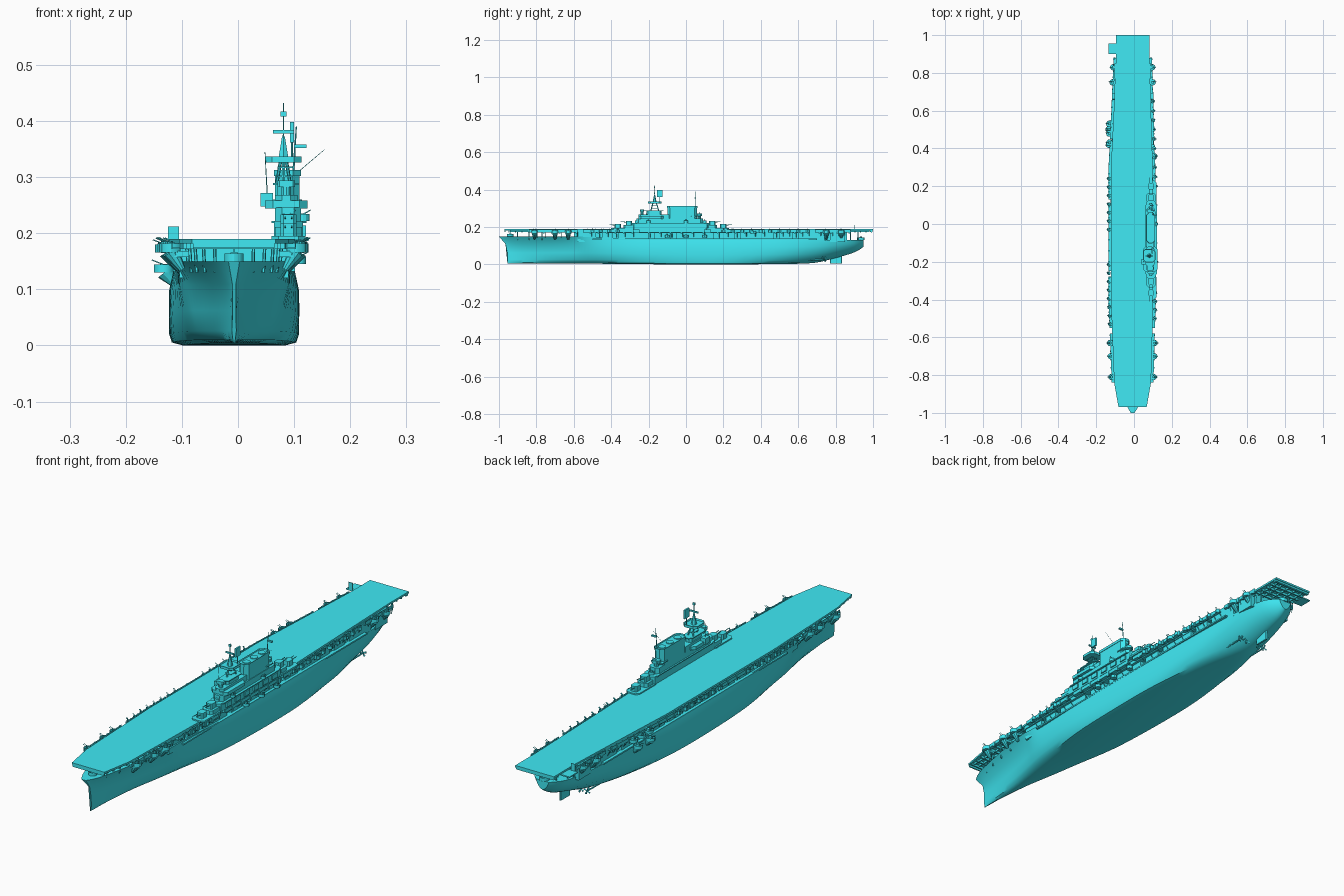
import bpy, bmesh, math
from mathutils import Vector, Matrix

CX = -0.007  # ship centreline
paint = bpy.data.materials.new("cyan_paint")
paint.diffuse_color = (.05, .82, .91, 1)
bm = bmesh.new()  # part being built


def finish(name, smooth=None):
    global bm
    bmesh.ops.recalc_face_normals(bm, faces=bm.faces)
    me = bpy.data.meshes.new(name)
    bm.to_mesh(me)
    bm.free()
    bm = bmesh.new()
    me.materials.append(paint)
    ob = bpy.data.objects.new(name, me)
    bpy.context.collection.objects.link(ob)
    if smooth:
        bpy.ops.object.select_all(action='DESELECT')
        ob.select_set(True)
        bpy.context.view_layer.objects.active = ob
        bpy.ops.object.shade_smooth_by_angle(angle=math.radians(smooth))


def prism(pts, z0, z1):
    lo = [bm.verts.new((x, y, z0)) for x, y in pts]
    hi = [bm.verts.new((x, y, z1)) for x, y in pts]
    bm.faces.new(lo[::-1])
    for i in range(len(pts)):
        j = (i + 1) % len(pts)
        bm.faces.new((lo[i], lo[j], hi[j], hi[i]))
    return bm.faces.new(hi)


def box(x0, x1, y0, y1, z0, z1, c=0):
    if not c:
        return prism([(x0, y0), (x1, y0), (x1, y1), (x0, y1)], z0, z1)
    return prism([(x0 + c, y0), (x1 - c, y0), (x1, y0 + c), (x1, y1 - c),
                  (x1 - c, y1), (x0 + c, y1), (x0, y1 - c), (x0, y0 + c)], z0, z1)


def rod(p, q, r, r2=None, n=6):
    p, q = Vector(p), Vector(q)
    m = Matrix.Translation((p + q) / 2) @ (q - p).to_track_quat('Z', 'Y').to_matrix().to_4x4()
    bmesh.ops.create_cone(bm, cap_ends=True, segments=n, radius1=r,
                          radius2=r if r2 is None else r2, depth=(q - p).length, matrix=m)


def hollow(top, wall, depth):
    bm.normal_update()
    bmesh.ops.inset_region(bm, faces=[top], thickness=wall)
    bmesh.ops.translate(bm, verts=top.verts, vec=(0, 0, -depth))


def tub(x, y, z, r, h=.014, side=1):
    # round splinter shield holding a twin-barrel mount
    ring = [(x + r * math.cos(a * math.pi / 6), y + r * math.sin(a * math.pi / 6)) for a in range(12)]
    hollow(prism(ring, z, z + h), .0015, h * .8)
    box(x - r * .4, x + r * .4, y - r * .35, y + r * .35, z, z + h * 1.1)
    for d in (-.2, .2):
        rod((x, y + d * r, z + h), (x + side * r * 1.2, y + d * r, z + h * 1.6), .001)


# hull: y, keel z, top z, six half-breadths from keel to top
rows = [(-.955, .004, .150, .001, .002, .004, .003, .003, .010),
        (-.92, .004, .150, .002, .006, .008, .007, .012, .036),
        (-.85, .004, .150, .004, .012, .017, .018, .028, .060),
        (-.72, .004, .150, .012, .025, .036, .042, .050, .085),
        (-.61, .004, .150, .024, .044, .058, .066, .073, .102),
        (-.54, .004, .148, .033, .056, .072, .081, .094, .103),
        (-.45, .004, .145, .045, .070, .085, .095, .101, .101),
        (-.25, .002, .138, .075, .100, .108, .113, .113, .106),
        (0.0, .000, .134, .090, .110, .115, .116, .116, .108),
        (.25, .000, .132, .085, .107, .113, .115, .115, .107),
        (.50, .003, .130, .050, .078, .095, .107, .110, .105),
        (.68, .008, .130, .012, .035, .060, .088, .100, .100),
        (.80, .035, .130, .006, .020, .045, .072, .088, .092),
        (.90, .065, .132, .004, .015, .030, .050, .064, .070),
        (.95, .095, .132, .002, .006, .012, .020, .026, .030)]
levels = (0, .04, .15, .40, .72, 1)
rake = (0, 0, 0, 0, -.010, -.045)
V = [Vector(r) for r in rows]
rings = []
for i in range(len(V) * 4 - 3):
    k, t = i // 4, i % 4 / 4
    a, b, c, d = (V[max(0, min(len(V) - 1, k + o))] for o in (-1, 0, 1, 2))
    r = .5 * (2 * b + (c - a) * t + (2 * a - 5 * b + 4 * c - d) * t * t + (3 * b - a - 3 * c + d) * t ** 3)
    fade, keel = max(0, min(1, 1 - (r[0] + .955) / .1)), max(0, r[1])
    half = [(max(r[3 + j], .0008), r[0] + rake[j] * fade, keel + (r[2] - keel) * f)
            for j, f in enumerate(levels)]
    rings.append([bm.verts.new((CX - x, y, z)) for x, y, z in half[::-1]]
                 + [bm.verts.new((CX + x, y, z)) for x, y, z in half])
for a, b in zip(rings, rings[1:]):
    for i in range(12):
        j = (i + 1) % 12
        bm.faces.new((a[i], a[j], b[j], b[i]))
bm.faces.new(rings[0])
bm.faces.new(rings[-1][::-1])
finish("hull", 35)

# rudder, shafts and propellers
box(CX - .004, CX + .004, .77, .835, .005, .05, .003)
for x in (CX - .06, CX - .03, CX + .03, CX + .06):
    rod((x, .52, .022), (x, .745, .026), .003, n=8)
    rod((x, .73, .026), (x, .73, .06), .002)
    for a in range(4):
        t = a * math.pi / 2 + .4
        rod((x, .742, .026), (x + .014 * math.cos(t), .744, .026 + .014 * math.sin(t)), .002, .004, 4)
finish("running_gear")

# flight deck outline, port and starboard, bow to stern
port = [(-.97, -.082), (-.84, -.105), (-.4, -.122), (.3, -.122), (.6, -.107), (.87, -.095), (1.0, -.095)]
star = [(-.97, .067), (-.84, .09), (-.4, .102), (.15, .104), (.6, .09), (.87, .082), (1.0, .082)]


def edge(s, y):
    tab = star if s > 0 else port
    for (y0, x0), (y1, x1) in zip(tab, tab[1:]):
        if y <= y1:
            return x0 + (x1 - x0) * (y - y0) / (y1 - y0)


prism([(x, y) for y, x in star] + [(x, y) for y, x in port[::-1]], .182, .190)
for y, w in ((-.97, .006), (.985, .012)):  # round-downs at both ends
    box(edge(-1, y) + .002, edge(1, y) - .002, y, y + w, .174, .183)
finish("flight_deck")

# deck beams and pillars under the overhangs
for y in [-.95 + .035 * i for i in range(11)] + [.87 + .03 * i for i in range(5)]:
    box(edge(-1, y) + .006, edge(1, y) - .006, y, y + .005, .172, .183)
for x in (-.07, -.035, 0, .035, .06):
    for y0, y1 in ((-.94, -.58), (.85, .98)):
        box(x - .002, x + .002, y0, y1, .174, .183)
for s in (-1, 1):
    for y, w in ((-.9, .035), (-.84, .055), (-.77, .07), (-.7, .08), (-.63, .085), (.88, .07), (.92, .045)):
        rod((CX + s * w * .95, y, .13), (CX + s * w, y, .183), .003)
finish("deck_beams")

# hangar core, side panels leaving open bays, and gallery level
box(CX - .080, CX + .080, -.6, .86, .12, .183)
for s in (-1, 1):
    y = -.58
    for w in (.10, .06, .16, .09, .20, .08, .18, .07, .14, .08):
        box(CX + s * .0875 - .0095, CX + s * .0875 + .0095, y, y + w, .12, .183)
        y += w + .03
gal = [-.6 + .073 * i for i in range(21)]
prism([(edge(1, y) - .003, y) for y in gal] + [(edge(-1, y) + .003, y) for y in gal[::-1]], .168, .183)
finish("hangar")

# catwalks with shields, lockers and support posts, and a lower walkway
for s in (-1, 1):
    for y0, y1 in ((-.84, -.58), (-.55, -.28), (-.25, .1), (.13, .42), (.45, .66), (.69, .88)):
        ys = [y0 + (y1 - y0) * i / 6 for i in range(7)]
        for a, b, z1 in ((-.002, .013, .175), (.0115, .013, .186)):
            prism([(edge(s, y) + s * a, y) for y in ys] + [(edge(s, y) + s * b, y) for y in ys[::-1]], .172, z1)
        for y in ys[1:]:
            x = edge(s, y) + s * .012
            rod((CX + s * .093, y, .145), (x, y, .173), .0015, n=4)
            box(x - .003, x + .003, y - .012, y - .004, .165, .186)
    box(CX + s * .1 - .009, CX + s * .1 + .009, -.5, .7, .132, .138)
finish("catwalks")

# gun tubs along both edges, the large ones on sponson brackets
small = {-1: [-.53 + .045 * i for i in range(8)] + [-.03 + .045 * i for i in range(7)],
         1: [-.5 + .045 * i for i in range(4)] + [.2 + .05 * i for i in range(10)]}
for s in (-1, 1):
    for y in (-.81, -.70, -.63, .75, .83):
        x = edge(s, y) + s * .013
        tub(x, y, .166, .017, .016, s)
        rod((x - s * .02, y, .135), (x, y, .167), .006, .015, 10)
        box(min(x, CX + s * .08), max(x, CX + s * .08), y - .012, y + .012, .158, .168)
    for y in small[s]:
        tub(edge(s, y) + s * .011, y, .170, .010, .014, s)
for x, y, z, r, s in ((-.13, .43, .166, .018, -1), (-.13, .48, .166, .018, -1), (-.13, .53, .166, .018, -1),
                      (.107, .36, .166, .016, 1), (CX, -.94, .150, .017, 0), (CX, .935, .131, .02, 0)):
    tub(x, y, z, r, .014, s)
finish("gun_tubs", 30)

# hangar-level sponsons and aft signal platform
for y in (.42, .50):
    tub(-.132, y, .130, .018, .014, -1)
    rod((-.112, y, .108), (-.130, y, .131), .006, .016, 10)
for y in (-.1, 0, .1):
    tub(.108, y, .145, .013, .013, 1)
box(-.135, -.094, .90, .955, .178, .183)
box(-.125, -.105, .900, .903, .183, .212)
finish("sponsons", 30)

# island superstructure, tiered, with side lockers
for b in ((.064, .116, -.29, .125, .188, .222, .012), (.066, .112, -.265, .09, .222, .246, .012),
          (.066, .106, -.255, -.08, .246, .268, .012), (.060, .122, -.275, .11, .218, .222, .012),
          (.048, .124, -.255, -.12, .244, .258, .014), (.070, .100, -.21, -.13, .268, .288, .008),
          (.062, .108, -.225, -.12, .286, .290, .012), (.066, .110, -.10, .06, .22, .308, .014),
          (.062, .114, .02, .075, .256, .26, .01), (.060, .120, -.40, -.27, .188, .195, .012),
          (.066, .114, -.335, -.27, .195, .211, .01), (.060, .120, .10, .23, .188, .195, .012),
          (.066, .114, .11, .165, .195, .211, .01), (.040, .062, -.215, -.185, .248, .272)):
    box(*b)
for i in range(6):
    box(.108, .121, -.246 + .06 * i, -.214 + .06 * i, .195, .214)
finish("island")

# funnel cap with recessed uptakes
hollow(box(.064, .112, -.102, .062, .302, .313, .014), .003, .009)
for y in (-.07, -.02, .03):
    rod((.088, y, .300), (.088, y, .311), .015, n=12)
finish("funnel_cap")

# twin gun houses fore and aft of the island, plus island light guns
for y, z, d in ((-.365, .195, -1), (-.305, .211, -1), (.14, .211, 1), (.20, .195, 1)):
    box(.076, .104, y - .017, y + .017, z, z + .022, .005)
    for x in (.084, .096):
        rod((x, y, z + .014), (x, y + d * .045, z + .018), .0016)
for x, y, z in ((.089, -.262, .222), (.116, -.2, .222), (.116, 0, .222), (.089, .098, .222), (.089, .075, .26)):
    tub(x, y, z, .011, .012, 1)
finish("island_guns")

# directors, tripod mast, radar panels and aerials
for y, z in ((-.235, .268), (.07, .246)):
    rod((.086, y, z), (.086, y, z + .014), .009, n=10)
    box(.070, .102, y - .010, y + .010, z + .014, z + .026, .004)
hollow(box(.048, .113, -.203, -.132, .326, .337, .013), .002, .007)
for b in ((.062, .100, -.171, -.166, .378, .384), (.076, .086, -.172, -.165, .408, .417),
          (.093, .100, -.155, -.125, .362, .398), (.100, .122, .046, .054, .352, .358),
          (.070, .098, -.185, -.15, .300, .303), (.070, .098, -.185, -.15, .316, .319)):
    box(*b)
for p, q, r, r2 in (((.081, -.188, .288), (.081, -.176, .33), .003, .003),
                    ((.069, -.146, .288), (.076, -.159, .33), .003, .003),
                    ((.093, -.146, .288), (.086, -.159, .33), .003, .003),
                    ((.081, -.168, .33), (.081, -.168, .372), .011, .003),
                    ((.081, -.168, .37), (.081, -.168, .432), .0015, .0008),
                    ((.096, -.14, .33), (.096, -.14, .365), .002, .002),
                    ((.098, .05, .30), (.104, .05, .39), .002, .001),
                    ((.052, -.2, .272), (.048, -.2, .345), .001, .0005),
                    ((.108, 0, .31), (.154, 0, .349), .0006, .0004)):
    rod(p, q, r, r2)
finish("masts_and_aerials")
